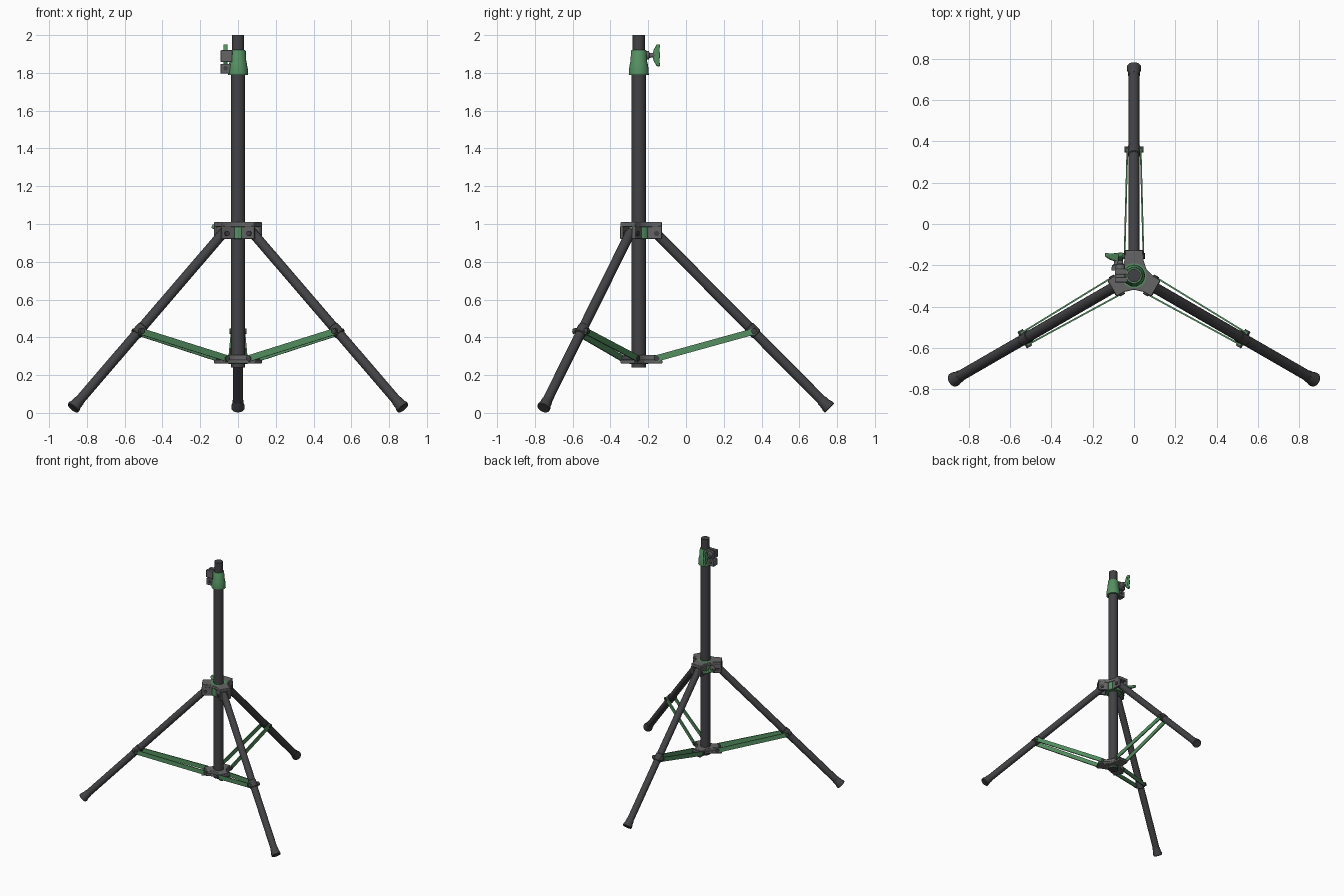
import bpy, bmesh
from math import sin, cos, pi, radians
from mathutils import Vector, Matrix

if "Cube" in bpy.data.objects:
    bpy.data.objects.remove(bpy.data.objects["Cube"])

AX = Vector((0, -0.25, 0))          # centre of the column
ANGLES = [radians(a) for a in (90, 210, 330)]


def material(name, c):
    m = bpy.data.materials.new(name)
    m.diffuse_color = (*c, 1)
    m.use_nodes = True
    m.node_tree.nodes["Principled BSDF"].inputs["Base Color"].default_value = m.diffuse_color
    return m


DARK = material("dark_metal", (0.055, 0.055, 0.06))
GREY = material("grey_plastic", (0.13, 0.13, 0.13))
GREEN = material("green", (0.09, 0.28, 0.12))


def finish(name, bm, mat, smooth=True, bevel=0):
    bmesh.ops.recalc_face_normals(bm, faces=bm.faces)
    me = bpy.data.meshes.new(name)
    bm.to_mesh(me)
    bm.free()
    ob = bpy.data.objects.new(name, me)
    bpy.context.collection.objects.link(ob)
    me.materials.append(mat)
    if bevel:
        b = ob.modifiers.new("bevel", 'BEVEL')
        b.width, b.segments, b.limit_method = bevel, 2, 'ANGLE'
    if smooth:
        bpy.ops.object.select_all(action='DESELECT')
        ob.select_set(True)
        bpy.context.view_layer.objects.active = ob
        bpy.ops.object.shade_smooth_by_angle(angle=radians(35))
    return ob


def lathe(name, start, direction, profile, mat, seg=20):
    """Closed solid turned about a line; profile holds (distance, radius)."""
    q = Vector(direction).normalized().to_track_quat('Z', 'Y')
    bm = bmesh.new()
    rings = [[bm.verts.new(Vector(start) + q @ Vector((r * cos(2 * pi * i / seg), r * sin(2 * pi * i / seg), d)))
              for i in range(seg)] for d, r in profile]
    for a, b in zip(rings, rings[1:]):
        for i in range(seg):
            j = (i + 1) % seg
            bm.faces.new((a[i], a[j], b[j], b[i]))
    bm.faces.new(rings[0][::-1])
    bm.faces.new(rings[-1])
    return finish(name, bm, mat)


def rod(name, p, q, r, mat, seg=16):
    d = Vector(q) - Vector(p)
    return lathe(name, p, d, [(0, r), (d.length, r)], mat, seg)


def prism(name, pts, depth, matrix, mat, bevel=0.004):
    """Outline in local xy pushed along local z."""
    bm = bmesh.new()
    f = bm.faces.new([bm.verts.new((x, y, 0)) for x, y in pts])
    ext = bmesh.ops.extrude_face_region(bm, geom=[f])['geom']
    bmesh.ops.translate(bm, vec=(0, 0, depth), verts=[v for v in ext if isinstance(v, bmesh.types.BMVert)])
    bm.transform(matrix)
    return finish(name, bm, mat, True, bevel)


def box(name, lo, hi, matrix, mat, bevel=0.004):
    pts = [(lo[0], lo[1]), (hi[0], lo[1]), (hi[0], hi[1]), (lo[0], hi[1])]
    return prism(name, pts, hi[2] - lo[2], matrix @ Matrix.Translation((0, 0, lo[2])), mat, bevel)


def three_arm(name, reach, half, waist, z0, z1, mat):
    pts = []
    for a in ANGLES:
        for r, s in ((reach * 0.62, -half), (reach, -half * 0.95), (reach, half * 0.95), (reach * 0.62, half)):
            pts.append((r * cos(a) - s * sin(a), r * sin(a) + s * cos(a)))
        pts.append((waist * cos(a + pi / 3), waist * sin(a + pi / 3)))
    return prism(name, pts, z1 - z0, Matrix.Translation(AX + Vector((0, 0, z0))), mat)


def wing_knob(name, centre, tilt):
    """Thumb screw pointing backwards (+y) with a two-lobed grip."""
    c = Vector(centre)
    lathe(name + "_screw", c, (0, 1, 0), [(0, .024), (.025, .022), (.03, .013), (.06, .012)], GREY)
    m = Matrix.Translation(c + Vector((0, .065, 0))) @ Matrix.Rotation(tilt, 4, 'Y') @ Matrix.Rotation(pi / 2, 4, 'Y')
    grip = [(-.058, .021), (-.058, .002), (-.03, -.014), (0, -.022), (.03, -.014), (.058, .002),
            (.058, .021), (.03, .016), (0, .02), (-.03, .016)]
    prism(name + "_grip", grip, .022, m @ Matrix.Translation((0, 0, -.011)), GREEN, .005)


# column and sliding inner pole
rod("column", AX + Vector((0, 0, .24)), AX + Vector((0, 0, 1.82)), .038, DARK, 24)
rod("inner_pole", AX + Vector((0, 0, 1.7)), AX + Vector((0, 0, 2.0)), .032, DARK, 24)

# height clamp with split lugs and knob
lathe("clamp_collar", AX + Vector((0, 0, 1.79)), (0, 0, 1),
      [(0, .053), (.03, .052), (.065, .046), (.07, .044), (.126, .041), (.13, .038)], GREEN, 24)
T = Matrix.Translation(AX)
box("clamp_lower_lug", (-.093, -.028, 1.797), (-.03, .028, 1.848), T, GREY)
for s in (-1, 1):
    box("clamp_split_lug", (-.092, s * .019 - .013, 1.858), (-.03, s * .019 + .013, 1.92), T, GREY)
rod("clamp_rivet", (-.066, -.283, 1.825), (-.066, -.217, 1.825), .012, DARK)
wing_knob("clamp_knob", (-.066, -.222, 1.893), 0)

# upper hub: core, capped arms
lathe("hub_core", AX + Vector((0, 0, .92)), (0, 0, 1), [(0, .06), (.003, .064), (.087, .064), (.09, .06)], GREEN, 24)
three_arm("hub_top", .122, .046, .068, .985, 1.01, GREY)
wing_knob("hub_knob", (-.085, -.225, .965), radians(-65))

# lower hub
lathe("lower_hub_core", AX + Vector((0, 0, .26)), (0, 0, 1), [(0, .05), (.045, .05)], GREEN, 24)
three_arm("lower_hub_plate", .125, .043, .06, .262, .28, GREY)
three_arm("lower_hub_block", .1, .038, .056, .278, .306, GREY)

# three legs with their clevis plates, feet and paired braces
for a in ANGLES:
    M = Matrix.Translation(AX) @ Matrix.Rotation(a, 4, 'Z')

    def P(r, s, z):
        return M @ Vector((r, s, z))

    for s in (-1, 1):
        box("hub_cheek", (.045, s * .036 - .009, .92), (.122, s * .036 + .009, .99), M, GREY)
    rod("hub_bolt", P(.095, -.052, .95), P(.095, .052, .95), .014, DARK)
    top, tip = P(.085, 0, .958), P(1.01, 0, .025)
    d = (tip - top).normalized()
    rod("leg", top, tip - d * .01, .026, DARK)
    lathe("foot", tip - d * .06, d, [(0, .027), (.005, .029), (.03, .03), (.045, .035), (.057, .035), (.06, .032)], DARK)

    # brace strips
    for s in (-1, 1):
        p, q = P(.085, s * .046, .286), P(.62, s * .032, .434)
        x = (q - p).normalized()
        z = Vector((0, 0, 1))
        y = z.cross(x).normalized()
        z = x.cross(y)
        F = Matrix((x, y, z)).transposed().to_4x4()
        F.translation = p
        box("brace", (0, -.004, -.017), ((q - p).length, .004, .017), F, GREEN, 0)
    rod("brace_inner_bolt", P(.095, -.054, .288), P(.095, .054, .288), .014, DARK)
    rod("brace_outer_bolt", P(.61, -.046, .433), P(.61, .046, .433), .015, DARK)
    lathe("brace_sleeve", tip - d * (.4 / .704 + .04), d, [(0, .027), (.004, .03), (.056, .03), (.06, .027)], DARK)
